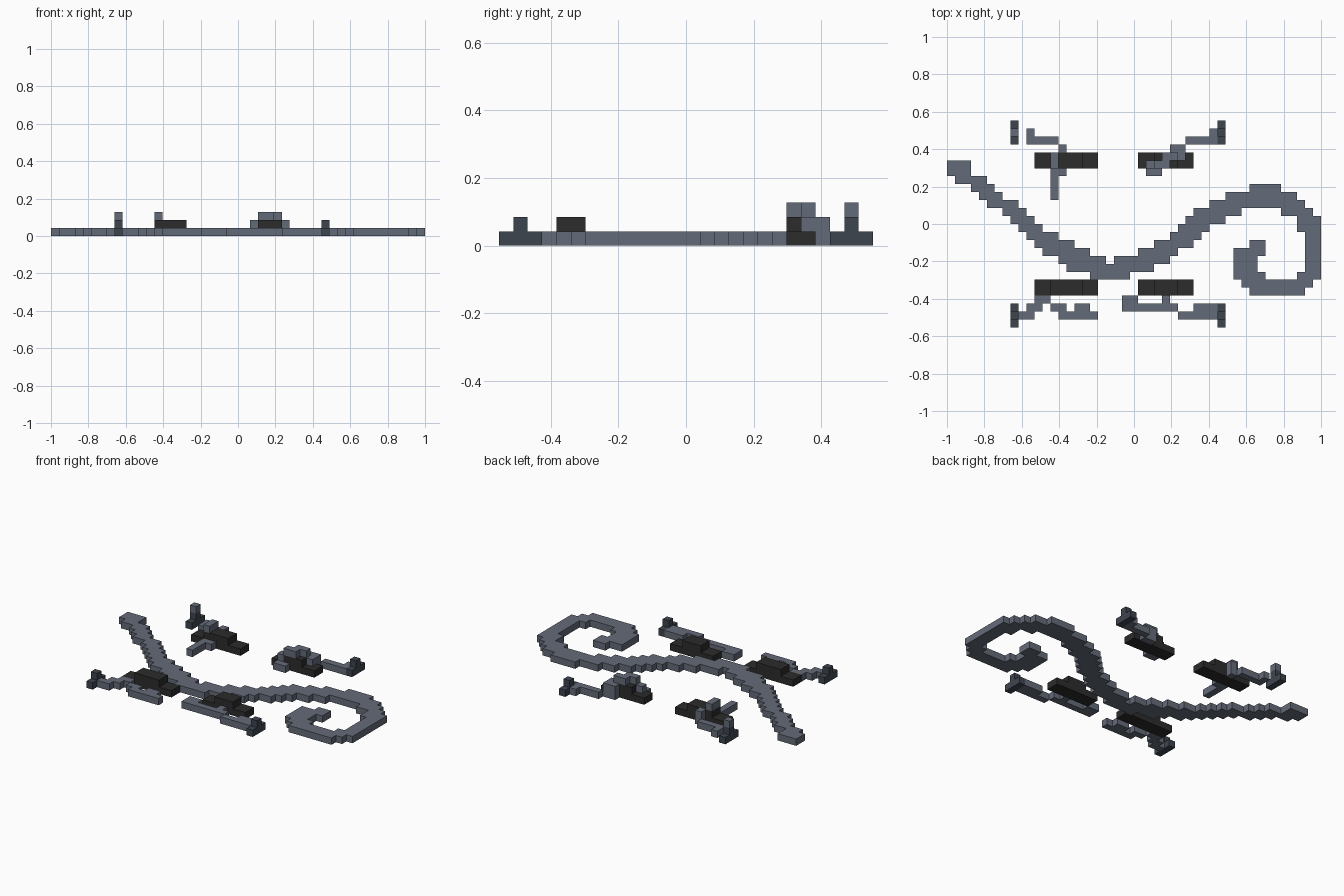
import bpy, bmesh
from mathutils import Vector

old = bpy.data.objects.get("Cube")
if old:
    bpy.data.objects.remove(old, do_unlink=True)

V = 2 / 47            # block size: 47 columns long, 26 rows deep
COLS, ROWS = 47, 26


def material(name, rgb):
    m = bpy.data.materials.new(name)
    m.use_nodes = True
    m.diffuse_color = (*rgb, 1)
    b = m.node_tree.nodes["Principled BSDF"]
    b.inputs["Base Color"].default_value = (*rgb, 1)
    b.inputs["Roughness"].default_value = 0.8
    return m


slate = material("slate", (0.127, 0.147, 0.191))
dark_slate = material("dark slate", (0.048, 0.058, 0.078))
charcoal = material("charcoal", (0.025, 0.025, 0.025))

# The six sides of a block: direction and the matching corner loop
SIDES = {
    (-1, 0, 0): [(0, 0, 0), (0, 0, 1), (0, 1, 1), (0, 1, 0)],
    (1, 0, 0): [(1, 0, 0), (1, 1, 0), (1, 1, 1), (1, 0, 1)],
    (0, -1, 0): [(0, 0, 0), (1, 0, 0), (1, 0, 1), (0, 0, 1)],
    (0, 1, 0): [(0, 1, 0), (0, 1, 1), (1, 1, 1), (1, 1, 0)],
    (0, 0, -1): [(0, 0, 0), (0, 1, 0), (1, 1, 0), (1, 0, 0)],
    (0, 0, 1): [(0, 0, 1), (1, 0, 1), (1, 1, 1), (0, 1, 1)],
}


def blocks(name, mat, runs):
    """Outer skin of block runs (col, col_end, row, row_end, layer); rows count from the back."""
    cells = set()
    for c0, c1, r0, r1, k in runs:
        cells |= {(c, ROWS - 1 - r, k) for c in range(c0, c1) for r in range(r0, r1)}
    bm = bmesh.new()
    corners = {}

    def corner(p):
        if p not in corners:
            corners[p] = bm.verts.new(((p[0] - COLS / 2) * V, (p[1] - ROWS / 2) * V, p[2] * V))
        return corners[p]

    for cell in sorted(cells):
        for d, loop in SIDES.items():
            if tuple(a + b for a, b in zip(cell, d)) not in cells:
                bm.faces.new([corner(tuple(a + b for a, b in zip(cell, o))) for o in loop])
    bmesh.ops.dissolve_limit(bm, angle_limit=0.01, verts=bm.verts, edges=bm.edges)
    me = bpy.data.meshes.new(name)
    bm.to_mesh(me)
    bm.free()
    me.materials.append(mat)
    ob = bpy.data.objects.new(name, me)
    bpy.context.collection.objects.link(ob)
    return ob


# Winding body: (width in columns, top row, bottom row), left to right
steps = [(1, 5, 7), (2, 5, 8), (1, 7, 9), (1, 7, 10), (1, 8, 11), (1, 9, 11), (1, 10, 12),
         (1, 10, 13), (1, 11, 14), (1, 12, 15), (1, 13, 16), (1, 14, 17), (1, 14, 17),
         (1, 15, 18), (1, 15, 19), (2, 16, 19), (2, 17, 20), (1, 18, 20), (2, 17, 20),
         (1, 17, 19), (2, 16, 19), (2, 15, 18), (1, 14, 17), (1, 13, 16), (1, 12, 16),
         (1, 11, 15), (1, 11, 14), (2, 10, 13), (2, 9, 12), (1, 9, 11), (4, 8, 11),
         (2, 9, 12), (1, 10, 14)]
body, col = [], 0
for w, top, bottom in steps:
    body.append((col, col + w, top, bottom, 0))
    col += w
# Curled tail end
body += [(45, 46, 11, 21, 0), (46, 47, 12, 20, 0), (44, 45, 19, 22, 0), (38, 44, 20, 22, 0),
         (36, 37, 16, 20, 0), (37, 38, 16, 21, 0), (38, 39, 15, 22, 0),
         (39, 40, 15, 17, 0), (39, 40, 19, 22, 0)]
blocks("winding_body", slate, body)

# Stepped dark pads, one pair behind the body and one in front
for where, r in (("back", 4), ("front", 20)):
    blocks(where + "_right_pad", charcoal, [(11, 19, r, r + 2, 0), (13, 17, r, r + 2, 1)])
    blocks(where + "_left_pad", charcoal, [(24, 31, r, r + 2, 0), (26, 29, r, r + 2, 1)])

# Feet with a raised middle block
for where, r in (("back", 0), ("front", 23)):
    for side, c in (("right", 8), ("left", 34)):
        blocks(f"{where}_{side}_foot", dark_slate,
               [(c, c + 1, r, r + 3, 0), (c, c + 1, r + 1, r + 2, 1)])
blocks("back_right_foot_cap", slate, [(8, 9, 1, 2, 2)])

# Thin crooked limbs
blocks("back_right_limb", slate, [
    (10, 11, 1, 2, 0), (10, 14, 2, 3, 0), (14, 15, 3, 4, 0), (14, 15, 3, 4, 1),
    (13, 14, 4, 6, 2), (13, 15, 6, 7, 0), (13, 14, 7, 10, 0)])
blocks("back_left_limb", slate, [
    (33, 34, 1, 2, 0), (30, 34, 2, 3, 0), (28, 30, 3, 4, 0), (28, 30, 3, 4, 1),
    (29, 30, 4, 5, 1), (27, 29, 4, 5, 2), (26, 28, 5, 6, 2), (25, 26, 5, 6, 1),
    (25, 27, 6, 7, 0)])
blocks("front_right_limb", slate, [
    (9, 11, 24, 25, 0), (10, 12, 23, 24, 0), (11, 13, 22, 23, 0), (13, 15, 23, 24, 0),
    (14, 17, 24, 25, 0), (16, 18, 23, 24, 0), (17, 19, 24, 25, 0)])
blocks("front_left_limb", slate, [
    (22, 24, 22, 23, 0), (22, 29, 23, 24, 0), (27, 28, 22, 23, 0), (29, 32, 24, 25, 0),
    (31, 34, 23, 24, 0), (32, 34, 24, 25, 0)])
